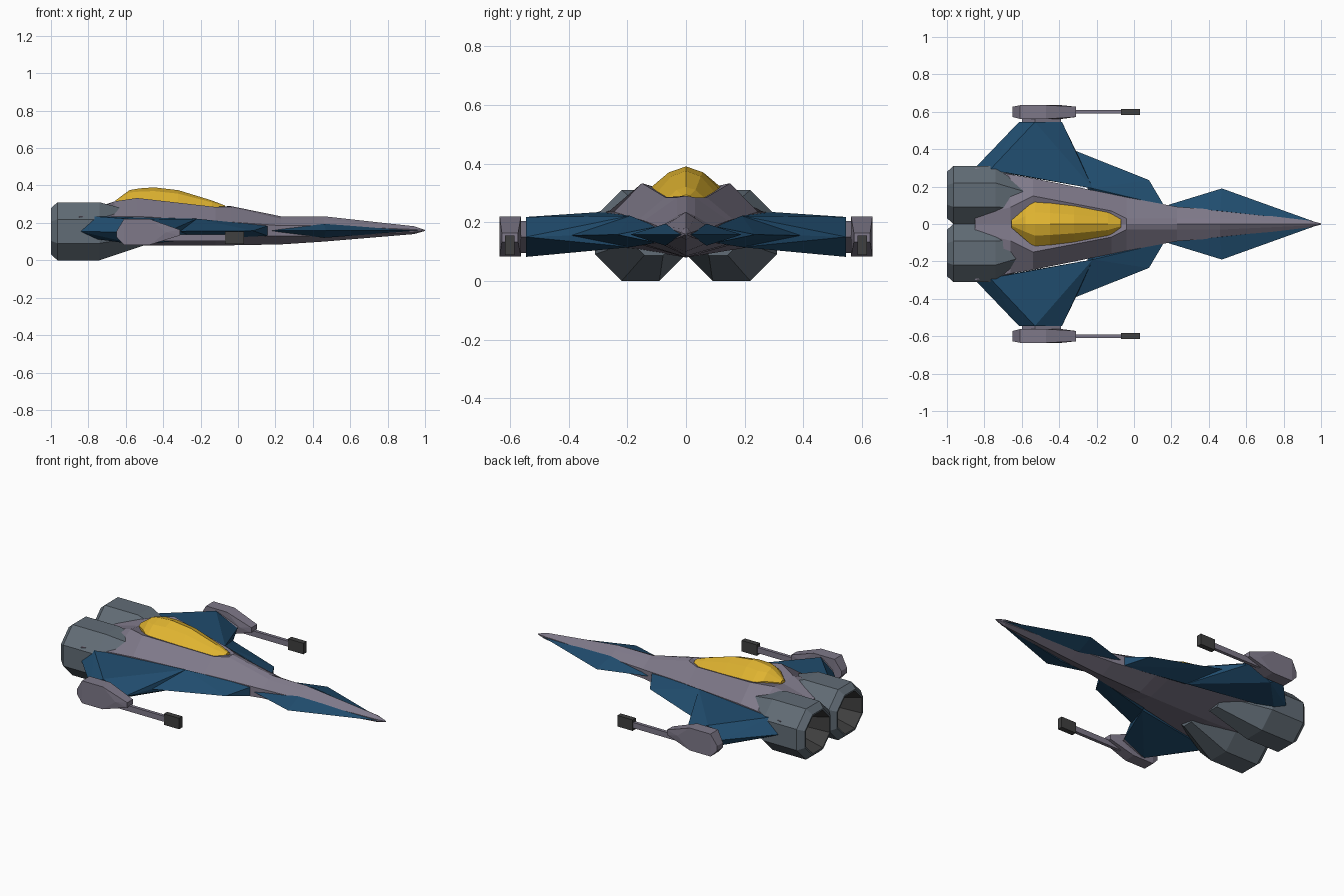
import bpy, bmesh
from math import cos, sin, pi

if "Cube" in bpy.data.objects:
    bpy.data.objects.remove(bpy.data.objects["Cube"])


def paint(name, rgb):
    m = bpy.data.materials.new(name)
    m.diffuse_color = (*rgb, 1)
    m.use_nodes = True
    m.node_tree.nodes["Principled BSDF"].inputs["Base Color"].default_value = m.diffuse_color
    return m


HULL = paint("hull_grey", (0.21, 0.19, 0.25))
STEEL = paint("engine_grey", (0.12, 0.15, 0.18))
BLUE = paint("wing_blue", (0.015, 0.075, 0.16))
GOLD = paint("canopy_gold", (0.75, 0.46, 0.03))
DARK = paint("dark_metal", (0.05, 0.05, 0.05))


def finish(bm, name, mat, mirror):
    bmesh.ops.remove_doubles(bm, verts=bm.verts, dist=1e-5)
    bmesh.ops.recalc_face_normals(bm, faces=bm.faces)
    me = bpy.data.meshes.new(name)
    bm.to_mesh(me)
    bm.free()
    me.materials.append(mat)
    ob = bpy.data.objects.new(name, me)
    bpy.context.collection.objects.link(ob)
    if mirror:
        mod = ob.modifiers.new("Mirror", 'MIRROR')
        mod.use_axis = (False, True, False)
        mod.use_mirror_merge = False
    return ob


def loft(name, rings, mat, mirror=False, caps=(True, True)):
    """Skin a row of closed rings with equal point counts."""
    bm = bmesh.new()
    vs = [[bm.verts.new(p) for p in r] for r in rings]
    n = len(vs[0])
    for a, b in zip(vs, vs[1:]):
        for i in range(n):
            j = (i + 1) % n
            bm.faces.new((a[i], a[j], b[j], b[i]))
    for ring, cap in ((vs[0], caps[0]), (vs[-1], caps[1])):
        if cap:
            bm.faces.new(ring)
    return finish(bm, name, mat, mirror)


def hull(name, pts, mat):
    """Faceted convex part, mirrored to the other side."""
    bm = bmesh.new()
    for p in pts:
        bm.verts.new(p)
    res = bmesh.ops.convex_hull(bm, input=bm.verts)
    junk = {v for v in res["geom_interior"] + res["geom_unused"]
            if isinstance(v, bmesh.types.BMVert)}
    bmesh.ops.delete(bm, geom=list(junk), context='VERTS')
    bmesh.ops.dissolve_limit(bm, angle_limit=0.02, verts=bm.verts, edges=bm.edges)
    return finish(bm, name, mat, True)


def box(name, x0, x1, y, hy, z0, z1, mat):
    return hull(name, [(x, y + s * hy, z) for x in (x0, x1) for s in (-1, 1) for z in (z0, z1)], mat)


def section(x, top, half, bottom):
    """Symmetric ring from a centre top, half-side points and a centre bottom."""
    return ([(x, 0, top)] + [(x, y, z) for y, z in half] + [(x, 0, bottom)]
            + [(x, -y, z) for y, z in reversed(half)])


def pair(x, y, zu, zl):
    return [(x, y, zu), (x, y, zl)]


# fuselage: ridge, canopy rim, side edge, lower edge, keel
loft("fuselage", [
    section(-0.85, 0.25, [(0.04, 0.25), (0.30, 0.235), (0.30, 0.12)], 0.09),
    section(-0.66, 0.30, [(0.09, 0.315), (0.265, 0.235), (0.265, 0.12)], 0.085),
    section(-0.54, 0.28, [(0.15, 0.333), (0.245, 0.235), (0.245, 0.12)], 0.08),
    section(-0.12, 0.26, [(0.07, 0.285), (0.16, 0.21), (0.16, 0.125)], 0.08),
    section(-0.04, 0.29, [(0.03, 0.285), (0.143, 0.205), (0.143, 0.125)], 0.08),
    section(0.23, 0.235, [(0.03, 0.222), (0.092, 0.185), (0.092, 0.13)], 0.085),
    section(0.46, 0.235, [(0.03, 0.215), (0.075, 0.185), (0.075, 0.13)], 0.10),
    section(0.94, 0.182, [(0.008, 0.178), (0.018, 0.165), (0.018, 0.15)], 0.14),
    section(1.0, 0.162, [(0.002, 0.161), (0.003, 0.16), (0.003, 0.158)], 0.157),
], HULL)

# canopy
loft("canopy", [
    section(x, t, [(w * 0.5, t - d * 0.25), (w, t - d), (w, 0.26)], 0.26)
    for x, w, t, d in [(-0.655, 0.02, 0.32, 0.01), (-0.58, 0.085, 0.375, 0.05),
                       (-0.53, 0.125, 0.384, 0.07), (-0.45, 0.117, 0.39, 0.08),
                       (-0.32, 0.10, 0.375, 0.075), (-0.14, 0.065, 0.32, 0.04),
                       (-0.07, 0.025, 0.293, 0.012)]], GOLD)


# engines with recessed nozzles
def octagon(x, s, y=0.155, z=0.155):
    r = 0.155 * s / cos(pi / 8)
    return [(x, y + r * cos(a), z + r * sin(a)) for a in [pi / 8 + i * pi / 4 for i in range(8)]]


loft("engine", [octagon(-1, 0.74), octagon(-1, 0.8), octagon(-0.965, 1), octagon(-0.74, 1),
                octagon(-0.48, 0.5, 0.11, 0.165)], STEEL, True, (False, True))
loft("nozzle", [octagon(-1, 0.74), octagon(-0.86, 0.45)], DARK, True, (False, True))

# wings: sharp edges round a raised ridge
root, tip = pair(-0.77, 0.29, 0.235, 0.115), pair(-0.53, 0.545, 0.218, 0.082)
fore, knee = pair(-0.22, 0.19, 0.222, 0.115), (-0.31, 0.39, 0.155)
hull("outer_wing", root + tip + fore + [knee, (-0.85, 0.30, 0.155), (-0.615, 0.545, 0.15),
                                        (-0.385, 0.545, 0.15)], BLUE)
hull("inner_wing", fore + [knee, (0.08, 0.235, 0.158), (-0.22, 0.1, 0.16)]
     + pair(0.16, 0.10, 0.185, 0.13), BLUE)

# nose fins
hull("nose_fin", [(0.16, 0.095, 0.158), (0.47, 0.19, 0.158), (0.96, 0.014, 0.158)]
     + pair(0.46, 0.07, 0.195, 0.12), BLUE)

# wingtip guns
side = [(-0.65, 0.14), (-0.61, 0.22), (-0.47, 0.22), (-0.31, 0.148), (-0.47, 0.083), (-0.61, 0.083)]
hull("gun_pod", [(x, y, z) for x, z in side[1:3] + side[4:] for y in (0.562, 0.635)]
     + [(x, y, z + dz) for x, z in (side[0], side[3]) for y in (0.572, 0.627) for dz in (-0.015, 0.015)]
     + [(-0.385, y, 0.15) for y in (0.562, 0.635)], HULL)
hull("gun_mount", [(x, y, z) for y in (0.53, 0.57)
                   for x, z in ((-0.6, 0.15), (-0.53, 0.205), (-0.53, 0.095), (-0.39, 0.15))], HULL)
box("gun_barrel", -0.42, -0.06, 0.6, 0.01, 0.103, 0.137, HULL)
box("gun_muzzle", -0.07, 0.033, 0.6, 0.016, 0.088, 0.155, DARK)
